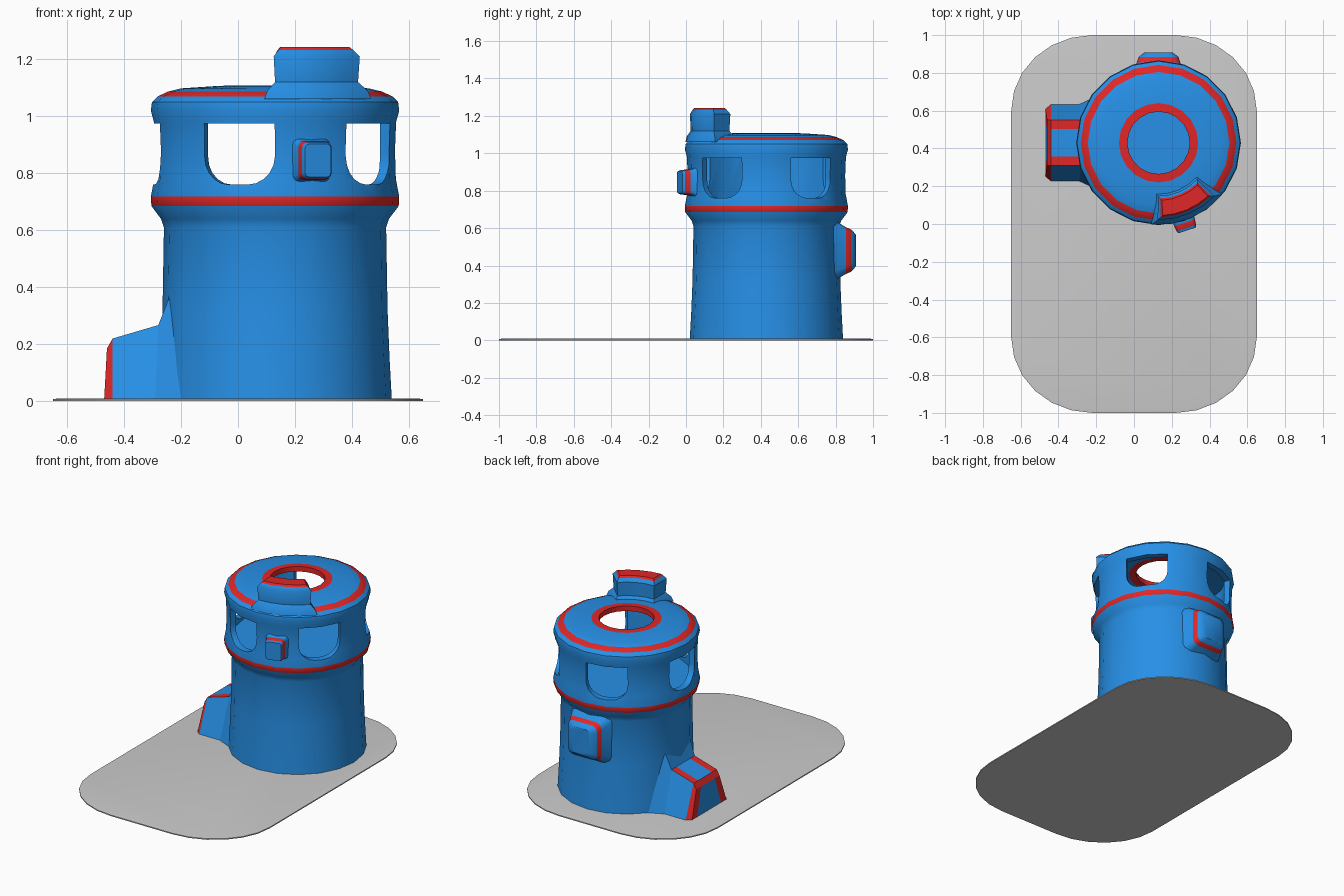
import bpy, bmesh, math
from math import cos, sin, pi, radians

if "Cube" in bpy.data.objects:
    bpy.data.objects.remove(bpy.data.objects["Cube"])

CX, CY, SIDES = 0.13, 0.43, 20


def material(name, color):
    m = bpy.data.materials.new(name)
    m.diffuse_color = color
    m.use_nodes = True
    m.node_tree.nodes["Principled BSDF"].inputs["Base Color"].default_value = m.diffuse_color
    return m


BLUE = material("blue", (0.02, 0.28, 0.80, 1))
RED = material("red", (0.75, 0.02, 0.02, 1))


def finish(bm, name, mats=(BLUE, RED), angle=35):
    bmesh.ops.remove_doubles(bm, verts=bm.verts, dist=1e-5)
    bmesh.ops.recalc_face_normals(bm, faces=bm.faces)
    me = bpy.data.meshes.new(name)
    bm.to_mesh(me)
    bm.free()
    for m in mats:
        me.materials.append(m)
    ob = bpy.data.objects.new(name, me)
    bpy.context.collection.objects.link(ob)
    smooth(ob, angle)
    return ob


def smooth(ob, angle=35):
    bpy.ops.object.select_all(action='DESELECT')
    ob.select_set(True)
    bpy.context.view_layer.objects.active = ob
    bpy.ops.object.shade_smooth_by_angle(angle=radians(angle))


def loft(bm, rings, red=(), cap_red=False):
    """Join closed rings of points; bands listed in red get the red slot."""
    vs = [[bm.verts.new(p) for p in r] for r in rings]
    n = len(rings[0])
    for i in range(len(vs) - 1):
        for j in range(n):
            k = (j + 1) % n
            f = bm.faces.new((vs[i][j], vs[i][k], vs[i + 1][k], vs[i + 1][j]))
            f.material_index = int(i in red)
    bm.faces.new(vs[0][::-1])
    bm.faces.new(vs[-1]).material_index = int(cap_red)


# base plate with broad elliptical corners
def plate_ring(inset, z):
    pts = []
    for q, (sx, sy) in enumerate([(1, 1), (-1, 1), (-1, -1), (1, -1)]):
        for i in range(7):
            a = q * pi / 2 + i * pi / 12
            pts.append((sx * 0.22 + (0.43 - inset) * cos(a),
                        sy * 0.60 + (0.40 - inset) * sin(a), z))
    return pts


bm = bmesh.new()
loft(bm, [plate_ring(0, 0), plate_ring(0, 0.007), plate_ring(0.022, 0.010)])
finish(bm, "base_plate", mats=())

# tower: hollow turned body, (radius, height, band colour up to the next point)
profile = [(0.41, 0.002, 0), (0.402, 0.15, 0), (0.395, 0.32, 0), (0.39, 0.61, 0),
           (0.40, 0.64, 0), (0.434, 0.685, 1), (0.436, 0.718, 0), (0.424, 0.78, 0),
           (0.421, 0.88, 0), (0.425, 0.98, 0), (0.436, 1.02, 0), (0.432, 1.05, 0),
           (0.412, 1.07, 1), (0.375, 1.087, 0), (0.33, 1.098, 0), (0.21, 1.106, 1),
           (0.165, 1.108, 1), (0.165, 1.075, 1), (0.21, 1.072, 0), (0.385, 1.045, 0),
           (0.385, 0.74, 0)]
bm = bmesh.new()
rings = [[(CX + r * cos(2 * pi * i / SIDES), CY + r * sin(2 * pi * i / SIDES), z)
          for i in range(SIDES)] for r, z, _ in profile]
loft(bm, rings, red=[i for i, p in enumerate(profile) if p[2]])
tower = finish(bm, "tower")

# five U-shaped windows
shape = [(-0.13, 0.975), (0.13, 0.975)]
for sx, start in ((1, 0), (-1, -90)):
    for i in range(6):
        a = radians(start - i * 18)
        shape.append((sx * 0.035 + 0.095 * cos(a), 0.86 + 0.10 * sin(a)))
bm = bmesh.new()
for k in range(5):
    a = radians(-36 + 72 * k)
    loft(bm, [[(CX + d * cos(a) - u * sin(a), CY + d * sin(a) + u * cos(a), z)
               for u, z in shape] for d in (0.27, 0.55)])
cutter = finish(bm, "window_cutter")
cutter.hide_render = True
mod = tower.modifiers.new("windows", 'BOOLEAN')
mod.object = cutter
mod.operation = 'DIFFERENCE'
mod.solver = 'EXACT'
bpy.context.view_layer.objects.active = tower
bpy.ops.object.modifier_apply(modifier=mod.name)
bpy.data.objects.remove(cutter)
smooth(tower, 35)


# rounded pads on the wall, levels are (half width, half height, distance from axis)
def pad(name, angle, zc, levels, red):
    a = radians(angle)
    rings = []
    for w, h, d in levels:
        c, ring = 0.35 * w, []
        for q, (sx, sy) in enumerate([(1, 1), (-1, 1), (-1, -1), (1, -1)]):
            for i in range(4):
                t = q * pi / 2 + i * pi / 6
                u, v = sx * (w - c) + c * cos(t), sy * (h - c) + c * sin(t)
                ring.append((CX + d * cos(a) - u * sin(a),
                             CY + d * sin(a) + u * cos(a), zc + v))
        rings.append(ring)
    bm = bmesh.new()
    loft(bm, rings, red)
    finish(bm, name)


pad("front_pad", -72, 0.845, [(0.075, 0.085, 0.40), (0.058, 0.068, 0.43),
                              (0.058, 0.068, 0.445), (0.054, 0.064, 0.475),
                              (0.048, 0.058, 0.488)], red=(2,))
pad("back_pad", 90, 0.48, [(0.15, 0.17, 0.35), (0.115, 0.125, 0.425),
                           (0.105, 0.112, 0.455), (0.075, 0.085, 0.478)], red=(1,))

# curved block on the roof rim, levels are (outward offset, height)
bm = bmesh.new()
rings = []
for off, z in [(0.03, 1.06), (0.022, 1.09), (0.0, 1.12), (0.004, 1.21), (-0.01, 1.232), (-0.02, 1.243)]:
    ring = []
    for r, order in ((0.405 + off, range(5)), (0.285 - off, range(4, -1, -1))):
        for i in order:
            da = math.degrees(off / 0.345)
            a = radians(-90 - da + i * (46 + 2 * da) / 4)
            ring.append((CX + r * cos(a), CY + r * sin(a), z))
    rings.append(ring)
loft(bm, rings, red=(4,), cap_red=True)
finish(bm, "roof_block")

# side buttress: strips across y, stations from the wall to the front foot
# (x foot, x top, half width foot, edge, strip, top height)
stations = [(-0.17, -0.235, 0.26, 0.13, 0.08, 0.38), (-0.29, -0.28, 0.205, 0.12, 0.072, 0.267),
            (-0.44, -0.44, 0.205, 0.12, 0.072, 0.22), (-0.44, -0.46, 0.205, 0.12, 0.072, 0.185),
            (-0.44, -0.47, 0.205, 0.18, 0.125, 0.003)]
bm = bmesh.new()
rows = []
for xf, xt, w0, w1, w2, z in stations:
    half = [(xf, w0, 0.003), (xt, w1, z), (xt, w2, z)]
    pts = [(x, CY - y, h) for x, y, h in half] + [(x, CY + y, h) for x, y, h in half[::-1]]
    rows.append([bm.verts.new(p) for p in pts])
red_cells = {(1, 1), (1, 3)} | {(2, c) for c in range(5)} | {(3, c) for c in (0, 1, 3, 4)}
for i in range(4):
    for j in range(5):
        f = bm.faces.new((rows[i][j], rows[i][j + 1], rows[i + 1][j + 1], rows[i + 1][j]))
        f.material_index = int((i, j) in red_cells)
finish(bm, "side_buttress", angle=25)
